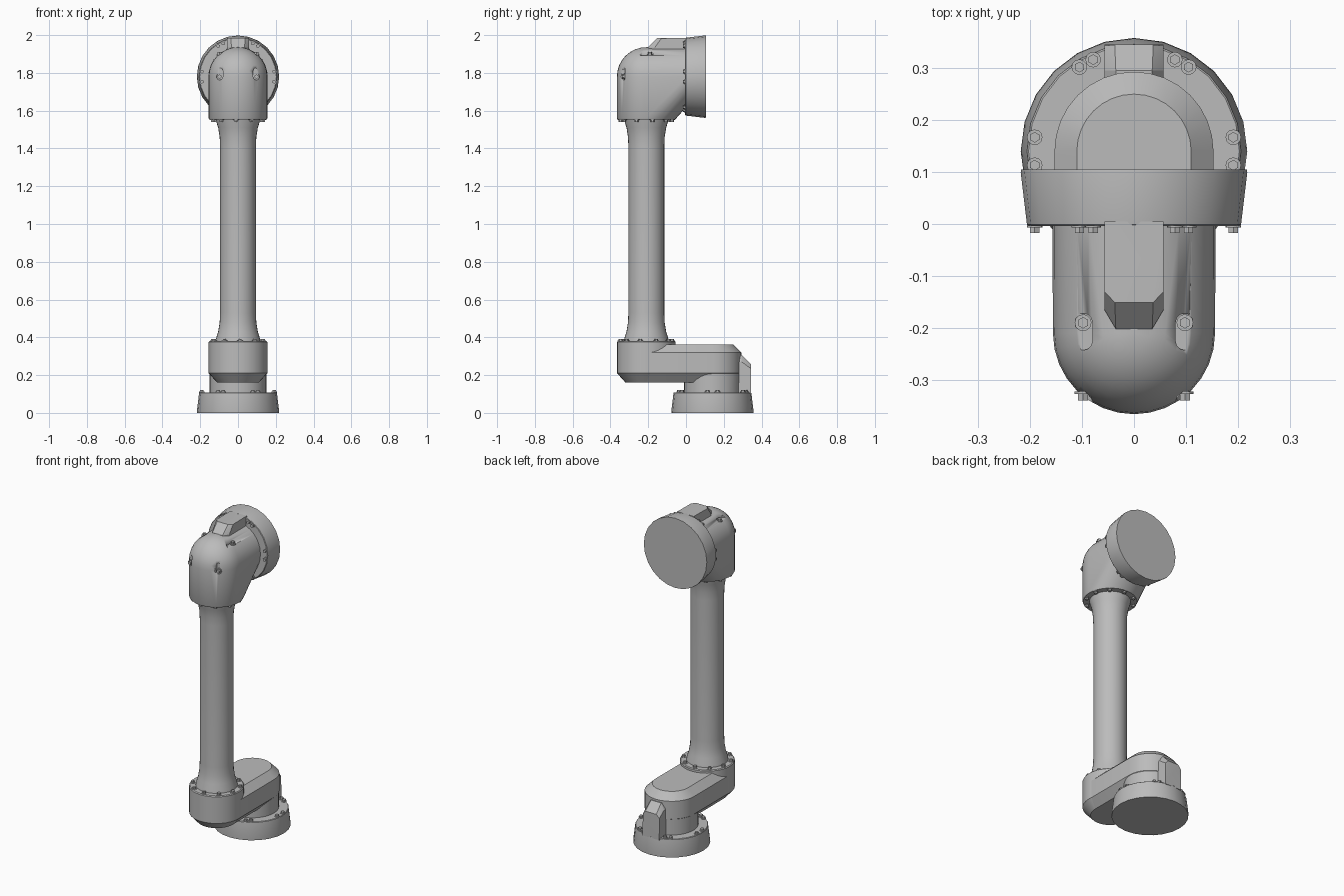
import bpy, bmesh
from math import cos, sin, pi, radians
from mathutils import Matrix, Vector

cube = bpy.data.objects.get("Cube")
if cube:
    bpy.data.objects.remove(cube, do_unlink=True)

# Single paint colour
grey = bpy.data.materials.new("light_grey_paint")
grey.use_nodes = True
colour = (0.5, 0.5, 0.5, 1)
grey.diffuse_color = colour
grey.node_tree.nodes["Principled BSDF"].inputs["Base Color"].default_value = colour


def finish(name, bm, frame=Matrix(), angle=30):
    """Turn a bmesh into a shaded, coloured object."""
    bm.transform(frame)
    bmesh.ops.recalc_face_normals(bm, faces=bm.faces[:])
    mesh = bpy.data.meshes.new(name)
    bm.to_mesh(mesh)
    bm.free()
    mesh.materials.append(grey)
    obj = bpy.data.objects.new(name, mesh)
    bpy.context.collection.objects.link(obj)
    bpy.ops.object.select_all(action='DESELECT')
    obj.select_set(True)
    bpy.context.view_layer.objects.active = obj
    bpy.ops.object.shade_smooth_by_angle(angle=radians(angle))
    return obj


def ring(r, z, y=0, n=32):
    return [Vector((r * cos(2 * pi * i / n), y + r * sin(2 * pi * i / n), z))
            for i in range(n)]


def turned(name, profile, frame=Matrix(), n=32):
    """Closed solid of revolution from (radius, height) pairs."""
    bm = bmesh.new()
    loops = [[bm.verts.new(p) for p in ring(r, z, 0, n)] for r, z in profile]
    for a, b in zip(loops, loops[1:]):
        for i in range(n):
            j = (i + 1) % n
            bm.faces.new((a[i], a[j], b[j], b[i]))
    bm.faces.new(loops[0])
    bm.faces.new(loops[-1])
    return finish(name, bm, frame)


def hull(name, points, frame=Matrix(), angle=30):
    """Convex solid around a set of points."""
    bm = bmesh.new()
    for p in points:
        bm.verts.new(p)
    out = bmesh.ops.convex_hull(bm, input=bm.verts[:])
    loose = {v for v in out["geom_interior"] + out["geom_unused"]
             if isinstance(v, bmesh.types.BMVert)}
    bmesh.ops.delete(bm, geom=list(loose), context='VERTS')
    bmesh.ops.dissolve_limit(bm, angle_limit=0.01, verts=bm.verts[:], edges=bm.edges[:])
    return finish(name, bm, frame, angle)


def bolts(name, places, frame=Matrix(), r=0.012, h=0.014):
    """Hex bolt heads, each with a washer, at local (x, y, z) facing +z."""
    bm = bmesh.new()
    for p in places:
        for radius, height, sides in ((r * 1.25, h * 0.3, 12), (r * 0.85, h, 6)):
            bmesh.ops.create_cone(bm, cap_ends=True, segments=sides, radius1=radius,
                                  radius2=radius, depth=height,
                                  matrix=Matrix.Translation(Vector(p) + Vector((0, 0, height / 2))))
    return finish(name, bm, frame)


def circle_places(radius, z, angles):
    return [(radius * cos(radians(a)), radius * sin(radians(a)), z) for a in angles]


def mount(label, frame):
    """Tapered joint drum with its bolts and the rounded rib above it."""
    turned(label + "_drum", [(0.217, 0), (0.218, 0.006), (0.206, 0.106), (0.203, 0.109)],
           frame, 24)
    angles = [s * a for a in (8, 57, 66, 114, 123, 172) for s in (1, -1)]
    bolts(label + "_drum_bolts", circle_places(0.193, 0.108, angles), frame)
    outline = [(0.057, 0.1, 0.205), (0.057, 0.235, 0.203), (0.037, 0.256, 0.205),
               (0.057, 0.27, 0.155), (0.035, 0.307, 0.155)]
    pts = []
    for x, t, u in outline:
        for s in (1, -1):
            pts += [(s * x, u, t), (s * x, 0.08, t)]
    hull(label + "_rib", pts, frame, 20)


BACK, FRONT, TOP = 0.14, -0.21, 1.78
arm = Matrix.Translation((0, FRONT, 0))
base = Matrix.Translation((0, BACK, 0))
wrist = Matrix.Translation((0, 0.105, TOP)) @ Matrix.Rotation(pi / 2, 4, 'X')

# The two identical mounting drums
mount("base", base)
mount("wrist", wrist)

# Offset link between base and column
turned("base_neck", [(0.15, 0.1), (0.152, 0.32), (0.11, 0.36)], base)
turned("column_socket", [(0.11, 0.16), (0.155, 0.21), (0.155, 0.375), (0.15, 0.38)], arm)
link = []
for r, z in ((0.11, 0.16), (0.153, 0.21), (0.153, 0.32), (0.11, 0.362)):
    link += ring(r, z, BACK) + ring(r, z, FRONT)
hull("offset_link", link)

# Column with flared ends
turned("column", [(0.12, 0.37), (0.116, 0.395), (0.105, 0.43), (0.097, 0.48), (0.095, 0.53),
                  (0.095, 1.41), (0.097, 1.46), (0.105, 1.51), (0.116, 1.545), (0.12, 1.57)], arm)

# Elbow: upright tube, ball corner and level tube blended together
shell = ring(0.152, 1.552, FRONT) + ring(0.156, 1.56, FRONT)
shell += [wrist @ p for p in ring(0.157, 0.1)]
for k in range(-8, 9):
    a = k * pi / 16
    shell += ring(0.156 * cos(a), TOP + 0.156 * sin(a), FRONT)
elbow = hull("elbow", shell)

# Slotted bolt pockets in the elbow corner
up = Matrix.Translation((0, -0.19, 1.893))
ahead = Matrix.Translation((0, -0.322, TOP)) @ Matrix.Rotation(pi / 2, 4, 'X')
for frame, reach in ((up, -0.035), (ahead, 0.03)):
    for side in (1, -1):
        slot = [p + Vector((side * 0.098, 0, 0))
                for z in (0, 0.1) for y in (0, reach) for p in ring(0.018, z, y, 12)]
        cutter = hull("pocket_cutter", slot, frame)
        cutter.hide_render = True
        cut = elbow.modifiers.new("pocket", 'BOOLEAN')
        cut.operation = 'DIFFERENCE'
        cut.solver = 'EXACT'
        cut.object = cutter
        bpy.context.view_layer.objects.active = elbow
        bpy.ops.object.modifier_apply(modifier=cut.name)
        bpy.data.objects.remove(cutter, do_unlink=True)
bolts("elbow_top_bolts", [(s * 0.098, 0, 0) for s in (1, -1)], up, 0.013, 0.018)
bolts("elbow_front_bolts", [(s * 0.098, 0, 0) for s in (1, -1)], ahead, 0.013, 0.018)

# Bolt circles at both ends of the column
around = [22.5 + 36 * i for i in range(10)]
bolts("socket_bolts", circle_places(0.137, 0.378, around), arm)
flip = Matrix.Translation((0, FRONT, 1.554)) @ Matrix.Rotation(pi, 4, 'X')
bolts("elbow_flange_bolts", circle_places(0.137, 0, around), flip)
